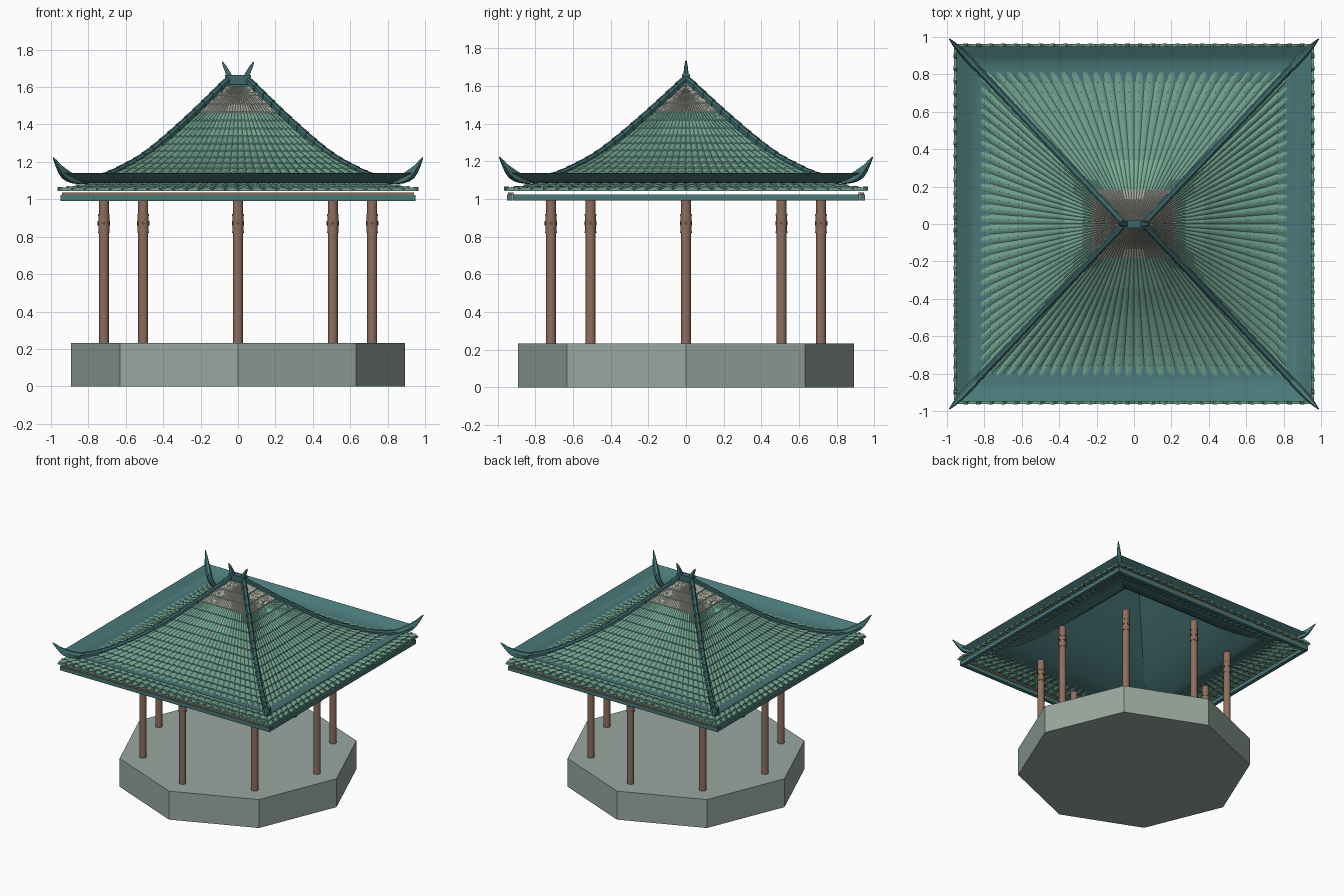
import bpy, bmesh, math
from mathutils import Vector, Matrix

if "Cube" in bpy.data.objects:
    bpy.data.objects.remove(bpy.data.objects["Cube"])


def material(name, hexcode):
    lin = []
    for i in (0, 2, 4):
        c = int(hexcode[i:i + 2], 16) / 255
        lin.append(c / 12.92 if c <= 0.04045 else ((c + 0.055) / 1.055) ** 2.4)
    m = bpy.data.materials.new(name)
    m.diffuse_color = (*lin, 1)
    m.use_nodes = True
    m.node_tree.nodes["Principled BSDF"].inputs["Base Color"].default_value = m.diffuse_color
    return m


STONE = material("grey green stone", "98A89F")
WOOD = material("brown wood", "8E6E5E")
CARVED = material("red brown carving", "7A4636")
TEAL = material("teal glaze", "4A7879")
DARK = material("dark teal glaze", "3F696C")
GREEN = material("green tile", "6D9D8A")
LIGHT = material("light green tile", "78AB96")
GREY = material("pale grey tile", "A2A79C")


def finish(name, bm, mats, smooth=None):
    bmesh.ops.recalc_face_normals(bm, faces=bm.faces[:])
    me = bpy.data.meshes.new(name)
    bm.to_mesh(me)
    bm.free()
    for m in mats:
        me.materials.append(m)
    if smooth:
        me.shade_smooth()
        me.set_sharp_from_angle(angle=math.radians(smooth))
    ob = bpy.data.objects.new(name, me)
    bpy.context.collection.objects.link(ob)
    return ob


def add_box(bm, lo, hi, mi=0):
    lo, hi = Vector(lo), Vector(hi)
    mat = Matrix.Translation((lo + hi) / 2) @ Matrix.Diagonal((*(hi - lo), 1))
    for v in bmesh.ops.create_cube(bm, size=1, matrix=mat)["verts"]:
        for f in v.link_faces:
            f.material_index = mi


def add_cyl(bm, x, y, z0, z1, r, n):
    bmesh.ops.create_cone(bm, cap_ends=True, segments=n, radius1=r, radius2=r, depth=z1 - z0,
                          matrix=Matrix.Translation((x, y, (z0 + z1) / 2)))


def loft(bm, rings):
    vs = [[bm.verts.new(p) for p in ring] for ring in rings]
    n = len(vs[0])
    for a, b in zip(vs, vs[1:]):
        for i in range(n):
            bm.faces.new((a[i], a[(i + 1) % n], b[(i + 1) % n], b[i]))
    bm.faces.new(vs[0])
    bm.faces.new(vs[-1])


def curve(pts, x):
    """Smooth interpolation through (x, z) points."""
    n = len(pts)
    i = max(0, min(n - 2, sum(p[0] <= x for p in pts) - 1))

    def slope(k):
        a, b = pts[max(k - 1, 0)], pts[min(k + 1, n - 1)]
        return (b[1] - a[1]) / (b[0] - a[0])
    (x0, z0), (x1, z1) = pts[i], pts[i + 1]
    h = x1 - x0
    t = (x - x0) / h
    return ((2 * t**3 - 3 * t**2 + 1) * z0 + (t**3 - 2 * t**2 + t) * h * slope(i)
            + (3 * t**2 - 2 * t**3) * z1 + (t**3 - t**2) * h * slope(i + 1))


SHELL = [(0, 1.615), (.25, 1.395), (.47, 1.225), (.63, 1.135), (.75, 1.092), (.85, 1.092), (.95, 1.14)]
TILE = [(0, 1.622), (.25, 1.403), (.47, 1.234), (.63, 1.143), (.74, 1.092), (.85, 1.062), (.97, 1.042)]
HIP = [(0, 1.645), (.25, 1.417), (.47, 1.240), (.63, 1.153), (.71, 1.122), (.80, 1.102),
       (.87, 1.108), (.94, 1.150), (.99, 1.222)]


def roof_xy(k, r, s):
    """Point on roof side k, at distance r from the ridge, s in -1..1 across."""
    hx, hy = 0.05 + 0.9 * r / 0.95, r
    return ((s * hx, -hy), (hx, s * hy), (-s * hx, hy), (-hx, -s * hy))[k]


# Octagonal stone platform
bm = bmesh.new()
add_cyl(bm, 0, 0, 0, 0.233, 0.893, 8)
bmesh.ops.rotate(bm, verts=bm.verts[:], matrix=Matrix.Rotation(0 if any(
    abs(v.co.y) < 1e-4 for v in bm.verts) else math.pi / 8, 3, 'Z'))
finish("platform", bm, [STONE])

# Eight columns, each with a carved collar
for i in range(8):
    a = i * math.pi / 4
    x, y = 0.717 * math.cos(a), 0.717 * math.sin(a)
    bm = bmesh.new()
    add_cyl(bm, x, y, 0.23, 1.0, 0.027, 20)
    finish(f"column_{i + 1}", bm, [WOOD], 40)
    bm = bmesh.new()
    add_cyl(bm, x, y, 0.825, 0.918, 0.029, 20)
    for z in (0.82, 0.912):
        add_cyl(bm, x, y, z, z + 0.009, 0.031, 20)
    finish(f"column_collar_{i + 1}", bm, [WOOD], 40)
    bm = bmesh.new()
    for q in range(4):
        m = (Matrix.Translation((x, y, 0.872)) @ Matrix.Rotation(q * math.pi / 2, 4, 'Z')
             @ Matrix.Translation((0.029, 0, 0)) @ Matrix.Rotation(math.pi / 4, 4, 'X')
             @ Matrix.Diagonal((0.008, 0.016, 0.016, 1)))
        bmesh.ops.create_cube(bm, size=1, matrix=m)
    finish(f"collar_carving_{i + 1}", bm, [CARVED])

# Eave beams, with boards on the front and back ones
bm = bmesh.new()
for s in (-1, 1):
    a, b = sorted((s * 0.92, s * 0.95))
    add_box(bm, (-0.95, a, 0.992), (0.95, b, 1.024))
    add_box(bm, (a, -0.919, 0.992), (b, 0.919, 1.024))
finish("eave_beams", bm, [TEAL])
bm = bmesh.new()
for s in (-1, 1):
    a, b = sorted((s * 0.915, s * 0.945))
    add_box(bm, (-0.94, a, 1.024), (0.94, b, 1.036))
finish("eave_boards", bm, [WOOD])

# Smooth roof shell that curls up at the eaves
bm = bmesh.new()
N = 30
rings = []
for i in range(N + 1):
    r = 0.002 + 0.948 * i / N
    rings.append([bm.verts.new((*roof_xy(k, r, -1), curve(SHELL, r))) for k in range(4)])
for a, b in zip(rings, rings[1:]):
    for k in range(4):
        bm.faces.new((a[k], a[(k + 1) % 4], b[(k + 1) % 4], b[k]))
finish("roof_shell", bm, [TEAL], 30)

# Fanned rows of half-round tiles, pale near the top
ROWS, COLS, ARC = 18, 28, 4
for k, side in enumerate(("front", "right", "back", "left")):
    bm = bmesh.new()
    for i in range(ROWS):
        r0 = 0.02 + 0.94 * i / ROWS
        r1 = min(r0 + 0.94 / ROWS + 0.008, 0.962)
        mid = (r0 + r1) / 2
        h = 0.004 + 0.011 * mid
        lip = 0.006
        for j in range(COLS):
            s0, s1 = -1 + 2 * j / COLS, -1 + 2 * (j + 1) / COLS
            mi = 2 if mid < 0.2 else 1 if mid < 0.36 and abs(s0 + s1) < 0.9 else 0
            up, low = [], []
            for q in range(ARC + 1):
                s = s0 + (s1 - s0) * q / ARC
                e = math.sin(math.pi * q / ARC)
                up.append(bm.verts.new((*roof_xy(k, r0, s), curve(TILE, r0) + h * 0.6 * e)))
                low.append(bm.verts.new((*roof_xy(k, r1, s), curve(TILE, r1) + lip + h * e)))
            foot = [bm.verts.new((*roof_xy(k, r1, s), curve(TILE, r1))) for s in (s1, s0)]
            faces = [bm.faces.new((up[q], up[q + 1], low[q + 1], low[q])) for q in range(ARC)]
            faces.append(bm.faces.new(low + foot))
            for f in faces:
                f.material_index = mi
    finish(f"{side}_roof_tiles", bm, [GREEN, LIGHT, GREY])

# Round tile ends along the eaves
bm = bmesh.new()
for k in range(4):
    for j in range(COLS):
        x, y = roof_xy(k, 0.952, (-1 + (2 * j + 1) / COLS) * 0.98)
        rot = Matrix.Rotation(math.pi / 2, 4, 'X' if k % 2 == 0 else 'Y')
        bmesh.ops.create_cone(bm, cap_ends=True, segments=8, radius1=0.011, radius2=0.011,
                              depth=0.026, matrix=Matrix.Translation((x, y, 1.056)) @ rot)
finish("eave_tile_ends", bm, [GREEN])

# Hip ridges: overlapping ridge tiles, ending in an upswept horn
SECTION = [(-1, -1), (1, -1), (1, .3), (.5, 1), (-.5, 1), (-1, .3)]


def hip_ring(sx, sy, r, w, h):
    c = Vector((sx * (0.05 + 0.9 * r / 0.95), sy * r, curve(HIP, r)))
    out = Vector((sy, -sx, 0)).normalized()
    return [c + out * (u * w) + Vector((0, 0, v * h)) for u, v in SECTION]


for sx, sy, name in ((1, -1, "front_right"), (1, 1, "back_right"),
                     (-1, 1, "back_left"), (-1, -1, "front_left")):
    bm = bmesh.new()
    SEG = 18
    for i in range(SEG):
        r0 = 0.86 * i / SEG
        rr = [r0 + d * 0.86 / SEG for d in (0, 0.5, 1.1)]
        loft(bm, [hip_ring(sx, sy, r, w, w) for r, w in zip(rr, (0.015, 0.017, 0.019))])
    finish(f"{name}_hip_ridge", bm, [DARK])
    bm = bmesh.new()
    horn = ((.84, .019, .02), (.87, .02, .022), (.90, .019, .026), (.93, .017, .027),
            (.95, .014, .022), (.97, .009, .015), (.99, .003, .004))
    loft(bm, [hip_ring(sx, sy, *p) for p in horn])
    finish(f"{name}_hip_horn", bm, [TEAL], 30)

# Short top ridge with a horn at each end
bm = bmesh.new()
add_box(bm, (-0.06, -0.018, 1.615), (0.06, 0.018, 1.65))
add_box(bm, (-0.07, -0.022, 1.65), (0.07, 0.022, 1.665))
finish("top_ridge", bm, [DARK])
for s, name in ((-1, "left"), (1, "right")):
    bm = bmesh.new()
    rings = []
    for x, z, w in ((.045, 1.655, .014), (.058, 1.685, .011), (.072, 1.712, .008), (.084, 1.735, .003)):
        rings.append([(s * (x + u * w), v * w, z - u * w * 0.4)
                      for u, v in ((-1, -1), (1, -1), (1, 1), (-1, 1))])
    loft(bm, rings)
    finish(f"{name}_ridge_horn", bm, [DARK])
